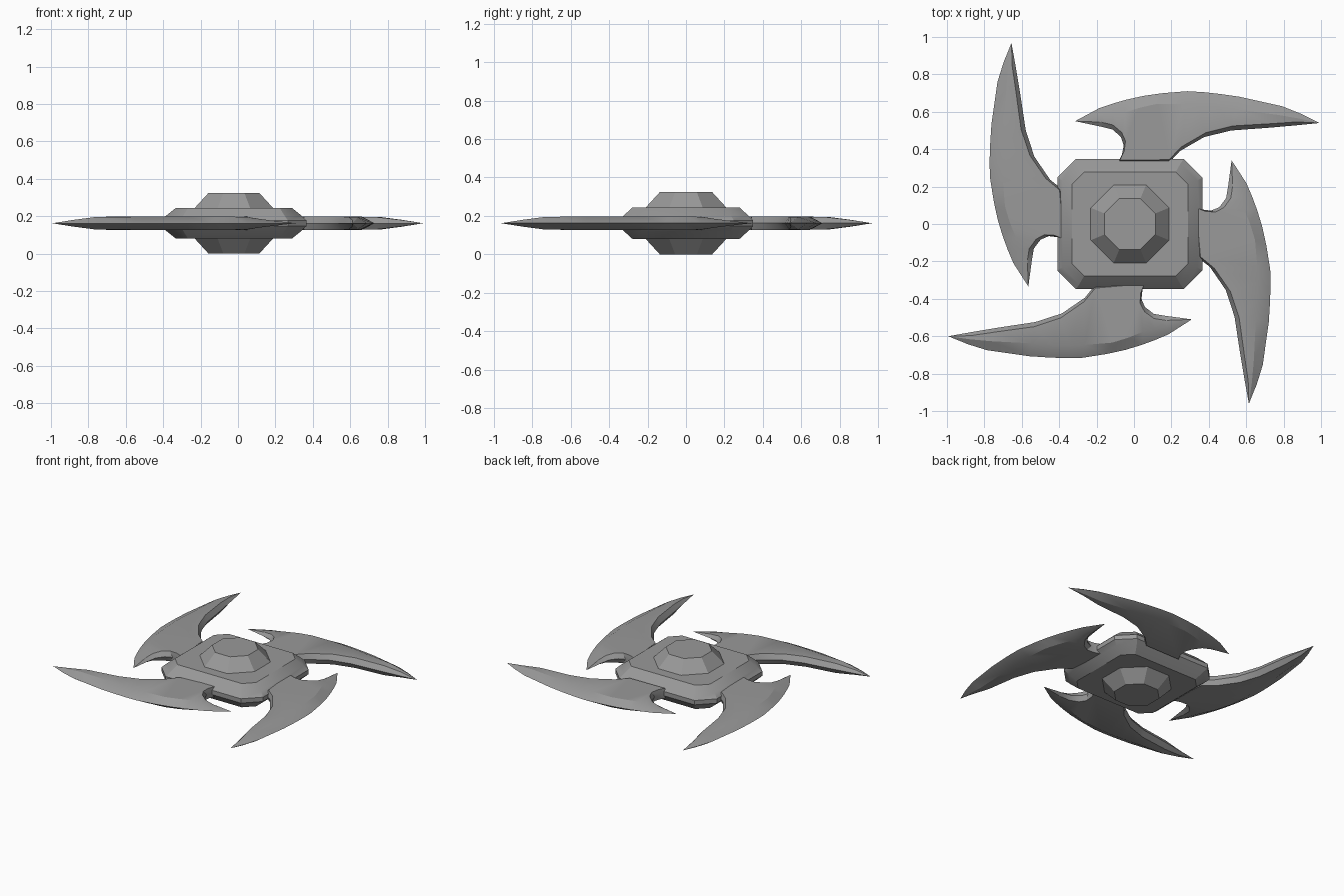
import bpy, bmesh, math
from mathutils import Matrix, Vector

if "Cube" in bpy.data.objects:
    bpy.data.objects.remove(bpy.data.objects["Cube"], do_unlink=True)

MID_Z = 0.162
CENTRE = Vector((-0.022, 0, MID_Z))

steel = bpy.data.materials.new("grey steel")
steel.use_nodes = True
steel.diffuse_color = (0.32, 0.32, 0.32, 1)
steel.node_tree.nodes["Principled BSDF"].inputs["Base Color"].default_value = steel.diffuse_color


def finish(name, bm, matrix):
    """Turn a bmesh into a named, placed and shaded object."""
    bmesh.ops.remove_doubles(bm, verts=bm.verts, dist=0.0005)
    bmesh.ops.recalc_face_normals(bm, faces=bm.faces)
    bm.transform(matrix)
    mesh = bpy.data.meshes.new(name)
    bm.to_mesh(mesh)
    bm.free()
    mesh.materials.append(steel)
    obj = bpy.data.objects.new(name, mesh)
    bpy.context.collection.objects.link(obj)
    bpy.ops.object.select_all(action='DESELECT')
    obj.select_set(True)
    bpy.context.view_layer.objects.active = obj
    bpy.ops.object.shade_smooth_by_angle(angle=math.radians(28))


def bridge(bm, a, b):
    for i in range(len(a)):
        j = (i + 1) % len(a)
        bm.faces.new((a[i], a[j], b[j], b[i]))


def stack(name, levels):
    """Stack of chamfered rectangles: (half x, half y, corner cut, z)."""
    bm = bmesh.new()
    rings = []
    for hx, hy, c, z in levels:
        ring = [(hx, hy - c), (hx - c, hy), (c - hx, hy), (-hx, hy - c),
                (-hx, c - hy), (c - hx, -hy), (hx - c, -hy), (hx, c - hy)]
        rings.append([bm.verts.new((x, y, z)) for x, y in ring])
    for a, b in zip(rings, rings[1:]):
        bridge(bm, a, b)
    bm.faces.new(rings[0])
    bm.faces.new(rings[-1])
    finish(name, bm, Matrix.Translation(CENTRE))


# Square hub with bevelled rim
half = [(0.388, 0.348, 0.10, 0.015), (0.36, 0.322, 0.09, 0.042), (0.31, 0.278, 0.065, 0.082)]
stack("hub", [(x, y, c, -z) for x, y, c, z in reversed(half)] + half)

# Octagonal bosses above and below
OCT = 2 - math.sqrt(2)
for name, side in (("top_boss", 1), ("bottom_boss", -1)):
    stack(name, [(r, r, r * OCT, side * z) for r, z in ((0.213, 0.078), (0.136, MID_Z))])

# Blade stations: outer edge, inner edge, half thickness
STATIONS = [
    ((-0.185, 0.62), (-0.175, 0.52), 0.015),
    ((-0.11, 0.645), (-0.115, 0.505), 0.024),
    ((-0.04, 0.665), (-0.07, 0.465), 0.033),
    ((0.05, 0.685), (-0.055, 0.42), 0.035),
    ((0.12, 0.695), (-0.065, 0.37), 0.035),
    ((0.16, 0.70), (-0.09, 0.32), 0.035),
    ((0.285, 0.71), (0.18, 0.32), 0.035),
    ((0.37, 0.705), (0.245, 0.39), 0.035),
    ((0.46, 0.695), (0.375, 0.465), 0.035),
    ((0.565, 0.68), (0.52, 0.50), 0.035),
    ((0.79, 0.63), (0.725, 0.515), 0.033),
    ((0.89, 0.59), (0.86, 0.527), 0.018),
]
BACK_TIP, FRONT_TIP = Vector((-0.315, 0.55, 0)), Vector((0.99, 0.54, 0))
PIVOT = (BACK_TIP + FRONT_TIP) / 2


def blade(name, quarter, tilt, mid):
    bm = bmesh.new()
    rings = []
    for outer, inner, t in STATIONS:
        o, i = Vector((*outer, 0)), Vector((*inner, 0))
        across = i - o
        width = across.length
        ridge_o = o + across * min(0.4, 0.07 / width)
        ridge_i = i - across * min(0.3, 0.025 / width)
        up = Vector((0, 0, t))
        rings.append([bm.verts.new(p) for p in
                      (o, ridge_o + up, ridge_i + up, i, ridge_i - up, ridge_o - up)])
    for a, b in zip(rings, rings[1:]):
        bridge(bm, a, b)
    for tip, ring in ((BACK_TIP, rings[0]), (FRONT_TIP, rings[-1])):
        point = bm.verts.new(tip)
        for k in range(6):
            bm.faces.new((ring[k], ring[(k + 1) % 6], point))
    place = (Matrix.Translation(CENTRE)
             @ Matrix.Rotation(math.radians(90 * quarter), 4, 'Z')
             @ Matrix.Translation((*mid, 0))
             @ Matrix.Rotation(math.radians(tilt), 4, 'Z')
             @ Matrix.Translation(-PIVOT))
    finish(name, bm, place)


# Four curved blades, one per side of the hub
blade("back_blade", 0, 0, (0.36, 0.545))
blade("right_blade", 1, 4.4, (0.317, 0.588))
blade("front_blade", 2, 4.4, (0.32, 0.555))
blade("left_blade", 3, 4.5, (0.31, 0.59))
